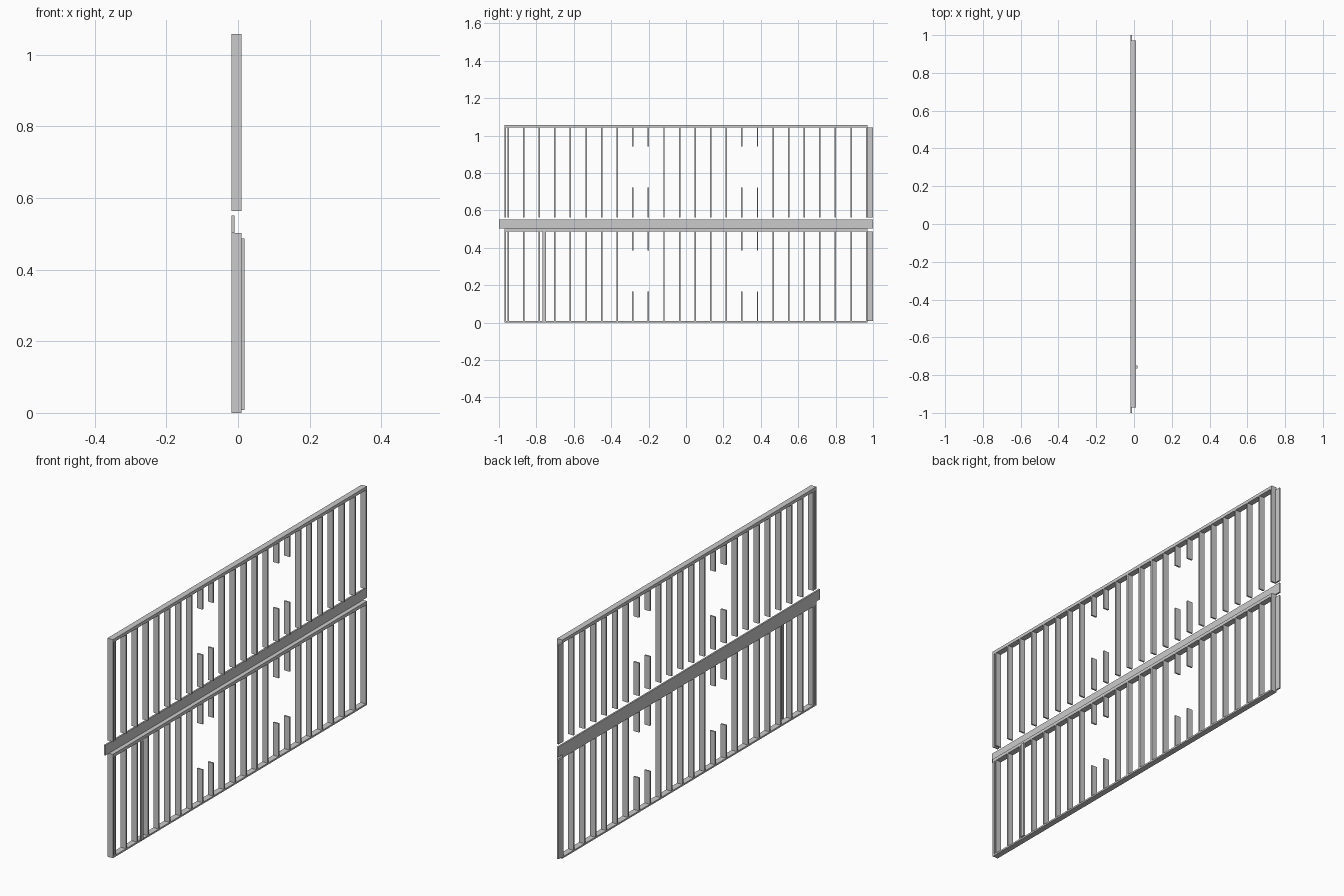
import bpy, bmesh
from mathutils import Matrix, Vector

if "Cube" in bpy.data.objects:
    bpy.data.objects.remove(bpy.data.objects["Cube"])

T = 0.0078          # board thickness
X0, X1 = -0.0182, 0.0104   # wall depth
END = 0.9714        # half length of the plates
STUD = 0.479        # stud length


def board(name, x, y, z):
    """Box between (min, max) ranges on each axis."""
    bm = bmesh.new()
    size = Vector((x[1] - x[0], y[1] - y[0], z[1] - z[0]))
    mid = Vector((x[0] + x[1], y[0] + y[1], z[0] + z[1])) / 2
    bmesh.ops.create_cube(bm, size=1.0, matrix=Matrix.Translation(mid) @ Matrix.Diagonal((*size, 1)))
    me = bpy.data.meshes.new(name)
    bm.to_mesh(me)
    bm.free()
    ob = bpy.data.objects.new(name, me)
    bpy.context.collection.objects.link(ob)
    return ob


def stud(name, y, z0, z1):
    return board(name, (X0, X1), (y - T / 2, y + T / 2), (z0, z1))


def storey(label, base):
    top = base + STUD
    # regular studs, with short ones above and below the openings
    for k in range(23):
        y = -0.951 + k / 12
        if k in (8, 9, 15, 16):
            stud(label + "_sill_cripple", y, base, base + 0.159)
            stud(label + "_head_cripple", y, top - 0.1, top)
        else:
            stud(label + "_stud", y, base, top)
    # end studs
    for s in (-1, 1):
        stud(label + "_end_stud", s * (END - T / 2), base, top)
    # flat corner stud
    board(label + "_corner_stud", (X0, X0 + T), (END, 1.0), (base, top))
    # double top plate
    for i in range(2):
        board(label + "_top_plate", (X0, X1), (-END, END), (top + i * T, top + (i + 1) * T))


storey("lower", T)
storey("upper", 0.5635)

# bottom plate of the lower wall
board("bottom_plate", (X0, X1), (-END, END), (0, T))
# rim board between storeys
board("rim_board", (X0, X0 + T), (-1, 1), (T + STUD + 2 * T, 0.5515))
# flat post fixed to the wall face
board("partition_post", (X1, X1 + T), (-0.766, -0.748), (T, T + STUD))
